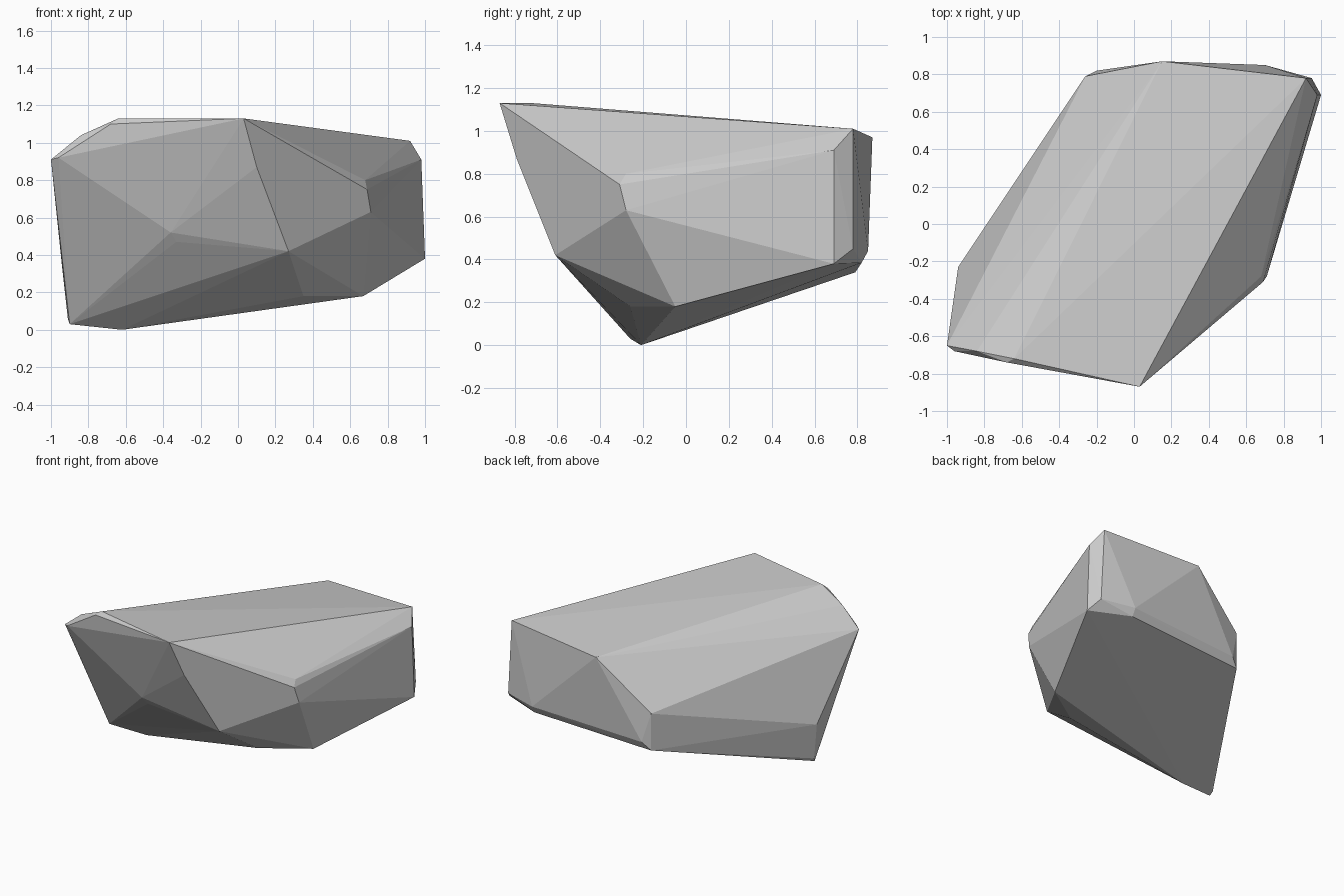
import bpy, bmesh, math

# Corner points of the boulder, grouped by region
top = [(0.03, -0.87, 1.13), (-0.64, -0.72, 1.13), (-0.68, -0.74, 1.10),
       (-0.84, -0.68, 1.04), (-1.0, -0.65, 0.91), (-0.96, -0.68, 0.92),
       (0.92, 0.78, 1.01), (0.15, 0.87, 0.97)]
right = [(0.98, 0.69, 0.91), (1.0, 0.69, 0.38), (0.68, -0.28, 0.80),
         (0.69, -0.31, 0.75), (0.71, -0.28, 0.63)]
front = [(0.10, -0.79, 0.87), (0.27, -0.61, 0.42), (-0.36, -0.64, 0.52),
         (-0.33, -0.61, 0.47)]
bottom = [(0.67, -0.05, 0.18), (0.35, -0.26, 0.18), (-0.62, -0.21, 0.0),
          (-0.90, -0.26, 0.03), (-0.91, -0.24, 0.06)]
back = [(-0.94, -0.23, 0.33), (-0.26, 0.79, 0.62), (-0.26, 0.79, 0.34),
        (-0.20, 0.82, 0.40), (0.70, 0.82, 0.385), (0.70, 0.85, 0.44),
        (0.95, 0.78, 0.45)]

# Boulder: one convex shell wrapped round the corners
bm = bmesh.new()
for p in top + right + front + bottom + back:
    bm.verts.new(p)
res = bmesh.ops.convex_hull(bm, input=bm.verts)
loose = [v for v in bm.verts if not v.link_faces]
bmesh.ops.delete(bm, geom=loose, context='VERTS')
bmesh.ops.dissolve_limit(bm, angle_limit=math.radians(1),
                         verts=bm.verts, edges=bm.edges)
bmesh.ops.recalc_face_normals(bm, faces=bm.faces)

mesh = bpy.data.meshes.new("boulder")
bm.to_mesh(mesh)
bm.free()
rock = bpy.data.objects.new("boulder", mesh)
bpy.context.collection.objects.link(rock)
